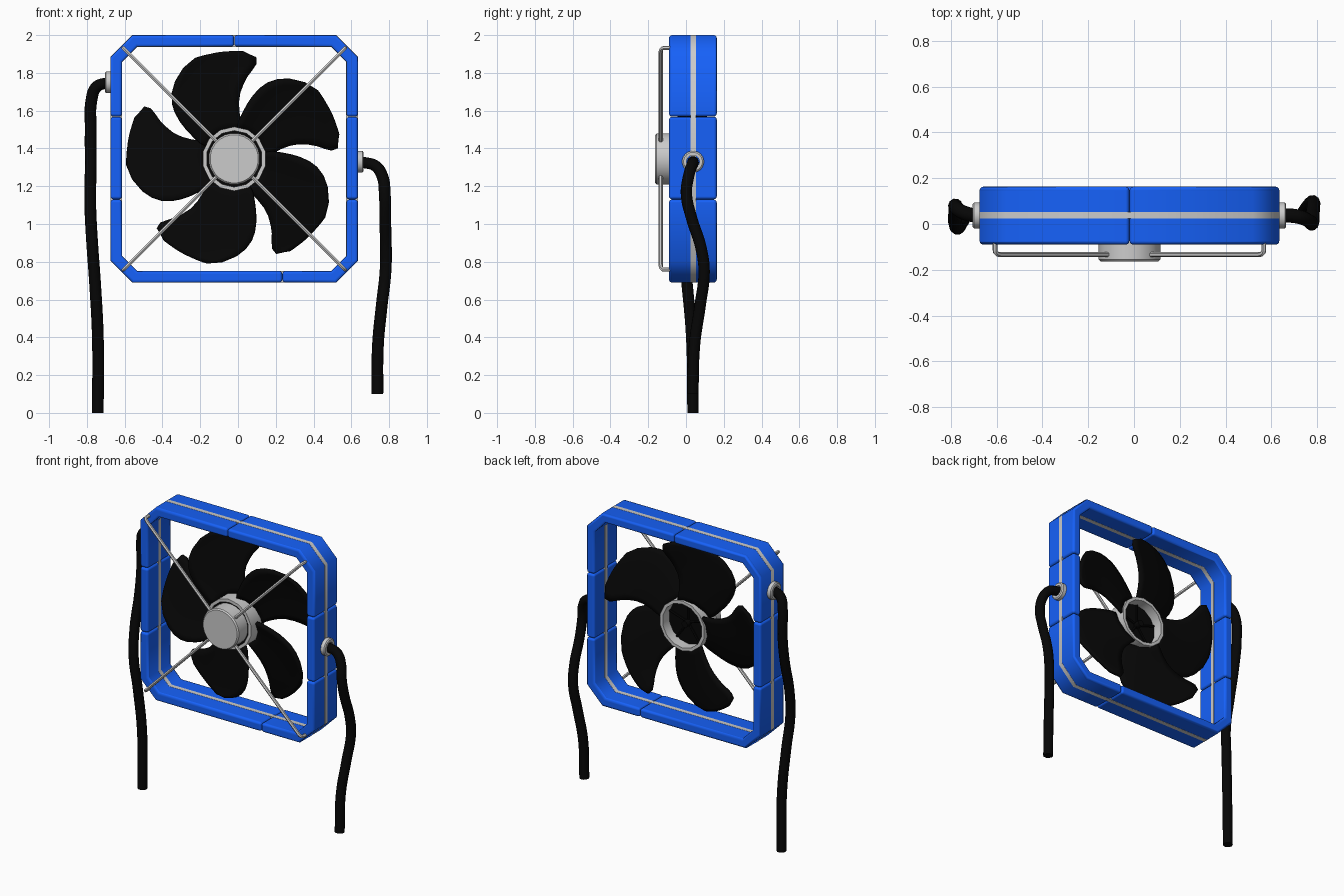
import bpy, bmesh
from math import pi, sin, cos, radians
from mathutils import Vector

if "Cube" in bpy.data.objects:
    bpy.data.objects.remove(bpy.data.objects["Cube"])

CX, CZ = -0.02, 1.345      # fan centre
HALF, CH, WALL = 0.655, 0.116, 0.061


def material(name, rgb):
    m = bpy.data.materials.new(name)
    m.diffuse_color = (*rgb, 1)
    m.use_nodes = True
    m.node_tree.nodes["Principled BSDF"].inputs["Base Color"].default_value = m.diffuse_color
    return m


BLUE = material("blue", (0.008, 0.12, 0.95))
BLACK = material("black", (0.002, 0.002, 0.002))


def finish(name, bm, mat=None, angle=30):
    bmesh.ops.remove_doubles(bm, verts=bm.verts, dist=1e-5)
    bmesh.ops.recalc_face_normals(bm, faces=bm.faces)
    me = bpy.data.meshes.new(name)
    bm.to_mesh(me)
    bm.free()
    ob = bpy.data.objects.new(name, me)
    bpy.context.collection.objects.link(ob)
    if mat:
        me.materials.append(mat)
    bpy.ops.object.select_all(action='DESELECT')
    ob.select_set(True)
    bpy.context.view_layer.objects.active = ob
    bpy.ops.object.shade_smooth_by_angle(angle=radians(angle))
    return ob


def skin(bm, rings, close_path):
    n = len(rings[0])
    for i in range(len(rings) if close_path else len(rings) - 1):
        a, b = rings[i], rings[(i + 1) % len(rings)]
        for j in range(n):
            bm.faces.new((a[j], a[(j + 1) % n], b[(j + 1) % n], b[j]))


def lathe(name, profile, n, loc, axis='Y', mat=None, closed=False):
    """Revolve (radius, height) points round an axis through loc."""
    bm = bmesh.new()
    rings = []
    for r, t in profile:
        ring = []
        for k in range(n):
            a = 2 * pi * (k + 0.5) / n
            c, s = r * cos(a), r * sin(a)
            p = (c, t, s) if axis == 'Y' else (t, c, s)
            ring.append(bm.verts.new(Vector(p) + Vector(loc)))
        rings.append(ring)
    skin(bm, rings, closed)
    if not closed:
        bm.faces.new(rings[0])
        bm.faces.new(rings[-1])
    return finish(name, bm, mat)


def sweep_frame(name, pts, y0, y1, wall, grow, closed, mat=None):
    """Mitred rectangular section along a path (x, z) running clockwise."""
    bm = bmesh.new()
    P = [Vector(p) for p in pts]
    rings = []
    for i, p in enumerate(P):
        prev = P[i - 1] if i or closed else None
        nxt = P[(i + 1) % len(P)] if i < len(P) - 1 or closed else None
        d0 = (p - prev).normalized() if prev else (nxt - p).normalized()
        d1 = (nxt - p).normalized() if nxt else d0
        n0, n1 = Vector((d0.y, -d0.x)), Vector((d1.y, -d1.x))
        m = (n0 + n1) / (1 + n0.dot(n1))        # points inward
        o, q = p - m * grow, p + m * (wall + grow)
        rings.append([bm.verts.new((CX + v.x, y, CZ + v.y))
                      for v, y in ((o, y0), (o, y1), (q, y1), (q, y0))])
    skin(bm, rings, closed)
    if not closed:
        bm.faces.new(rings[0])
        bm.faces.new(rings[-1])
    return finish(name, bm, mat, 50)


def tube(name, pts, radius, mat=None, kind='BEZIER', res=3):
    cu = bpy.data.curves.new(name, 'CURVE')
    cu.dimensions = '3D'
    cu.bevel_depth, cu.bevel_resolution = radius, res
    cu.use_fill_caps = True
    cu.resolution_u = 6
    sp = cu.splines.new(kind)
    if kind == 'BEZIER':
        sp.bezier_points.add(len(pts) - 1)
        for b, p in zip(sp.bezier_points, pts):
            b.co = p
            b.handle_left_type = b.handle_right_type = 'AUTO'
    else:
        sp.points.add(len(pts) - 1)
        for b, p in zip(sp.points, pts):
            b.co = (*p, 1)
    ob = bpy.data.objects.new(name, cu)
    bpy.context.collection.objects.link(ob)
    if mat:
        cu.materials.append(mat)
    bpy.ops.object.select_all(action='DESELECT')
    ob.select_set(True)
    bpy.context.view_layer.objects.active = ob
    bpy.ops.object.convert(target='MESH')
    bpy.ops.object.shade_smooth_by_angle(angle=radians(50))


# Blue frame: four corner pieces and two straight side pieces
H, K = HALF, HALF - CH
ZT, ZB, XB, G = 1.568 - CZ, 1.13 - CZ, 0.235 - CX, 0.0005
pieces = {
    "frame_top_left": [(-H, ZT + G), (-H, K), (-K, H), (-G, H)],
    "frame_top_right": [(G, H), (K, H), (H, K), (H, ZT + G)],
    "frame_side_right": [(H, ZT - G), (H, ZB + G)],
    "frame_bottom_right": [(H, ZB - G), (H, -K), (K, -H), (XB + G, -H)],
    "frame_bottom_left": [(XB - G, -H), (-K, -H), (-H, -K), (-H, ZB - G)],
    "frame_side_left": [(-H, ZB + G), (-H, ZT - G)],
}
for name, pts in pieces.items():
    ob = sweep_frame(name, pts, -0.09, 0.163, WALL, 0, False, BLUE)
    bv = ob.modifiers.new("round", 'BEVEL')
    bv.width, bv.segments = 0.016, 3
    bv.limit_method, bv.angle_limit = 'ANGLE', radians(60)
    bv.harden_normals = True

# Grey band running round the frame
octagon = [(-K, H), (K, H), (H, K), (H, -K), (K, -H), (-K, -H), (-H, -K), (-H, K)]
sweep_frame("frame_band", octagon, 0.023, 0.052, WALL, 0.001, True)

# Hub: grey motor cap, grey ring, black core with ribs
C = (CX, 0, CZ)
lathe("motor_cap", [(0.128, -0.163), (0.136, -0.155), (0.136, -0.05)], 24, C)
lathe("hub_ring", [(0.17, -0.07), (0.17, 0.07), (0.149, 0.07), (0.149, -0.07)],
      14, C, closed=True)
lathe("hub_core", [(0.152, -0.06), (0.152, 0.0)], 14, C, mat=BLACK)
lathe("hub_shaft", [(0.022, -0.01), (0.022, 0.045)], 12, C, mat=BLACK)
for k in range(5):
    a = radians(90 + 72 * k)
    tube("hub_rib", [(CX + r * cos(a), 0.005, CZ + r * sin(a)) for r in (0.01, 0.146)],
         0.008, BLACK, 'POLY', 1)

# Fan blades: rows of (radius, start angle, end angle)
rows = [(0.155, 73, 156), (0.2, 80, 155), (0.25, 84, 151), (0.3, 85.5, 148),
        (0.35, 85, 145), (0.4, 83, 141.5), (0.44, 81, 138), (0.48, 78.5, 133),
        (0.515, 77, 127), (0.55, 78, 119), (0.57, 85, 111)]
N = 10
for k in range(5):
    bm = bmesh.new()
    grid = []
    for r, a0, a1 in rows:
        line = []
        for i in range(N + 1):
            u = i / N
            a = radians(a0 + (a1 - a0) * u)
            y = 0.025 - 0.28 * r * (a - radians(110)) + 0.01 * sin(pi * u)
            b = a + radians(72 * k)
            line.append(bm.verts.new((CX + r * cos(b), y, CZ + r * sin(b))))
        grid.append(line)
    for p, q in zip(grid, grid[1:]):
        for i in range(N):
            bm.faces.new((p[i], p[i + 1], q[i + 1], q[i]))
    ob = finish("fan_blade", bm, BLACK, 40)
    so = ob.modifiers.new("thickness", 'SOLIDIFY')
    so.thickness, so.offset = 0.02, 0

# Four bent guard rods from the cap to the frame corners
for sx in (-1, 1):
    for sz in (-1, 1):
        path = [(0.075, -0.134), (0.567, -0.134), (0.578, -0.131), (0.585, -0.125),
                (0.587, -0.115), (0.587, -0.07)]
        tube("guard_rod", [(CX + sx * d, y, CZ + sz * d) for d, y in path],
             0.011, None, 'POLY', 1)

# Cable grommets and hanging cables
grommet = [(0.058, -0.005), (0.058, 0.024), (0.05, 0.03), (0.034, 0.03), (0.034, -0.005)]
lathe("grommet_right", grommet, 20, (0.635, 0.037, 1.33), 'X', closed=True)
lathe("grommet_left", [(r, -t) for r, t in grommet], 20, (-0.675, 0.037, 1.75), 'X', closed=True)
tube("cable_right", [
    (0.63, 0.037, 1.328), (0.68, 0.037, 1.323), (0.727, 0.03, 1.308), (0.765, 0.013, 1.25),
    (0.777, 0.002, 1.16), (0.779, 0.03, 1.03), (0.783, 0.078, 0.88), (0.781, 0.096, 0.75),
    (0.761, 0.075, 0.57), (0.741, 0.045, 0.36), (0.738, 0.036, 0.10)], 0.031, BLACK)
tube("cable_left", [
    (-0.67, 0.037, 1.745), (-0.71, 0.04, 1.743), (-0.75, 0.052, 1.725), (-0.775, 0.07, 1.66),
    (-0.78, 0.08, 1.5), (-0.78, 0.055, 1.3), (-0.782, 0.01, 1.1), (-0.772, -0.016, 0.9),
    (-0.757, 0.005, 0.69), (-0.742, 0.03, 0.4), (-0.742, 0.037, 0.0)], 0.031, BLACK)
